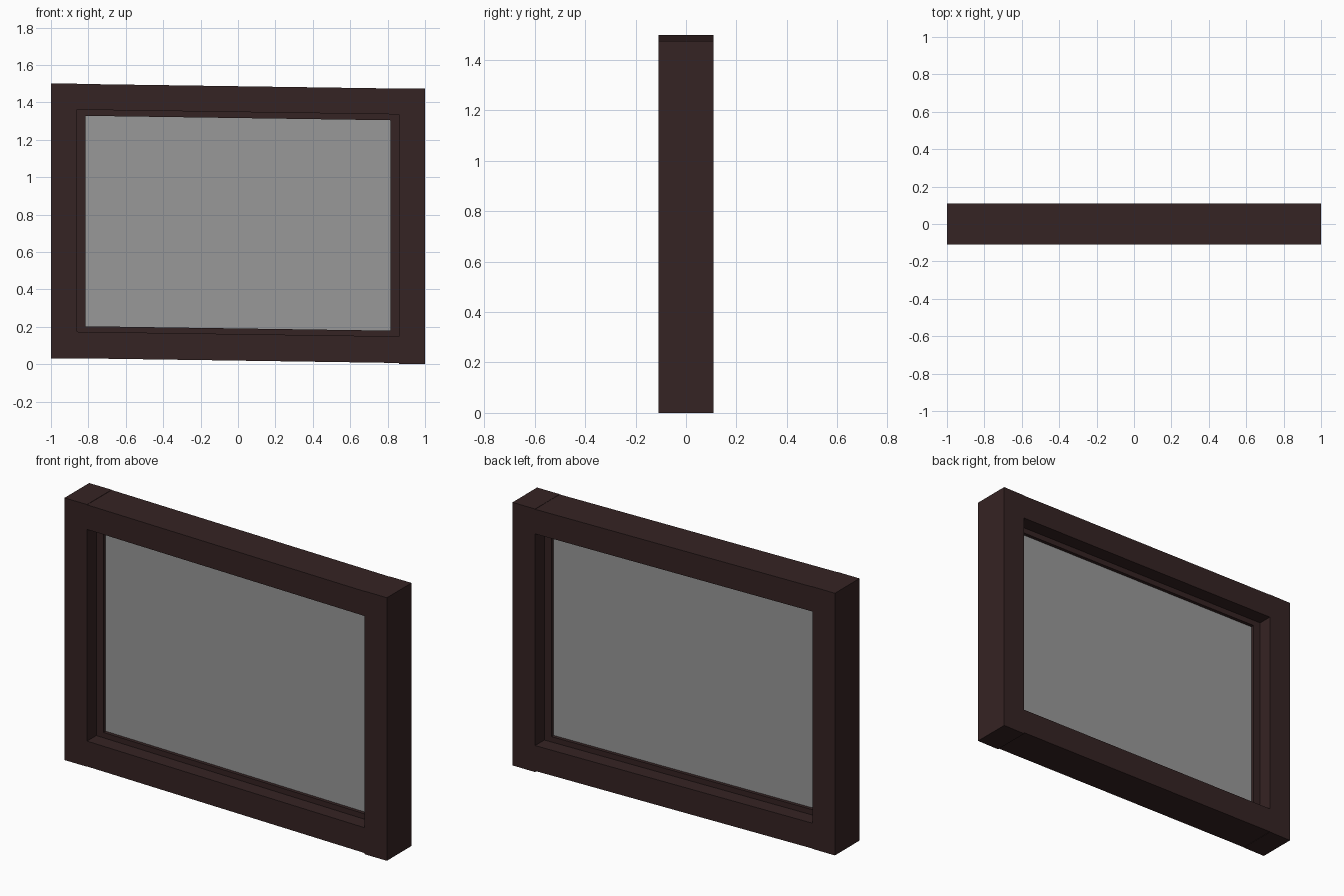
import bpy, bmesh

if "Cube" in bpy.data.objects:
    bpy.data.objects.remove(bpy.data.objects["Cube"])

SLOPE = -0.0145  # the rails drop gently towards +x


def material(name, rgb):
    m = bpy.data.materials.new(name)
    m.diffuse_color = (*rgb, 1)
    m.use_nodes = True
    m.node_tree.nodes["Principled BSDF"].inputs["Base Color"].default_value = m.diffuse_color
    return m


WOOD = material("dark brown wood", (0.036, 0.0168, 0.0168))
GLASS = material("grey glass", (0.318, 0.318, 0.318))


def slab(name, x0, x1, y0, y1, z0, z1, mat, slope=0.0):
    """Box whose top and bottom follow a slope along x."""
    bm = bmesh.new()
    bmesh.ops.create_cube(bm, size=1)
    for v in bm.verts:
        x = x1 if v.co.x > 0 else x0
        y = y1 if v.co.y > 0 else y0
        z = z1 if v.co.z > 0 else z0
        v.co = (x, y, z + slope * x)
    me = bpy.data.meshes.new(name)
    bm.to_mesh(me)
    bm.free()
    me.materials.append(mat)
    ob = bpy.data.objects.new(name, me)
    bpy.context.collection.objects.link(ob)
    return ob


# outer frame: upright stiles with square ends, sloping rails between
D = 0.109
slab("left_stile", -1, -0.86, -D, D, 0.03, 1.5, WOOD)
slab("right_stile", 0.86, 1, -D, D, 0, 1.475, WOOD)
slab("top_rail", -0.86, 0.86, -D, D, 1.348, 1.486, WOOD, SLOPE)
slab("bottom_rail", -0.86, 0.86, -D, D, 0.019, 0.161, WOOD, SLOPE)

# thin inner sash holding the pane
S = 0.027
for side, x in (("left", -0.86), ("right", 0.815)):
    slab(side + "_sash_bar", x, x + 0.045, -S, S, 0.161, 1.348, WOOD, SLOPE)
slab("top_sash_bar", -0.815, 0.815, -S, S, 1.316, 1.348, WOOD, SLOPE)
slab("bottom_sash_bar", -0.815, 0.815, -S, S, 0.161, 0.191, WOOD, SLOPE)

# glass pane
slab("glass_pane", -0.815, 0.815, -0.008, 0.008, 0.191, 1.316, GLASS, SLOPE)
